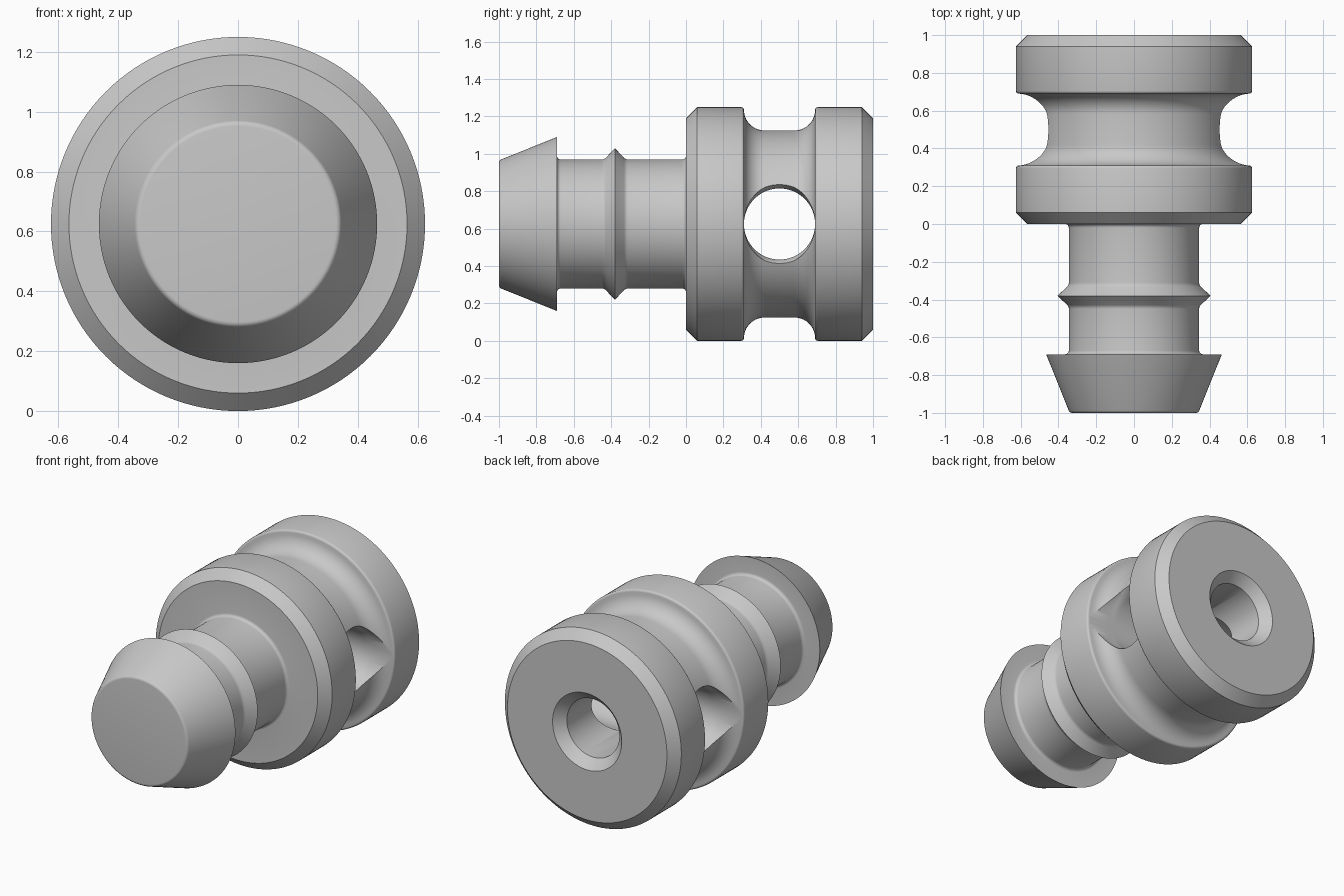
import bpy, bmesh, math
from mathutils import Vector

SEGMENTS = 128
AXIS_Z = 0.625

if "Cube" in bpy.data.objects:
    bpy.data.objects.remove(bpy.data.objects["Cube"], do_unlink=True)

grey = bpy.data.materials.new("plain_grey")
grey.use_nodes = True
colour = (0.58, 0.58, 0.58, 1)
grey.diffuse_color = colour
grey.node_tree.nodes["Principled BSDF"].inputs["Base Color"].default_value = colour


def arc(cy, cr, radius, start, end, steps=8):
    """Profile points (along, radius) on a circular fillet, angles in degrees."""
    angles = [math.radians(start + (end - start) * i / steps) for i in range(steps + 1)]
    return [(cy + radius * math.cos(a), cr + radius * math.sin(a)) for a in angles]


def loft(name, rings, along, side, up):
    """Join elliptical rings (position, side radius, up radius) into a closed solid."""
    bm = bmesh.new()
    loops = []
    for pos, rs, ru in rings:
        loop = []
        for i in range(SEGMENTS):
            a = 2 * math.pi * i / SEGMENTS
            loop.append(bm.verts.new(along * pos + side * rs * math.cos(a) + up * ru * math.sin(a)))
        loops.append(loop)
    for lo, hi in zip(loops, loops[1:]):
        for i in range(SEGMENTS):
            j = (i + 1) % SEGMENTS
            bm.faces.new((lo[i], lo[j], hi[j], hi[i]))
    bm.faces.new(loops[0])
    bm.faces.new(loops[-1])
    bmesh.ops.recalc_face_normals(bm, faces=bm.faces)
    mesh = bpy.data.meshes.new(name)
    bm.to_mesh(mesh)
    bm.free()
    mesh.materials.append(grey)
    obj = bpy.data.objects.new(name, mesh)
    obj.location.z = AXIS_Z
    bpy.context.collection.objects.link(obj)
    return obj


X, Y, Z = Vector((1, 0, 0)), Vector((0, 1, 0)), Vector((0, 0, 1))

# Barbed tip with a softened nose
profile = arc(-0.98, 0.327, 0.02, 180, 112, 5)
profile += [(-0.69, 0.465)]
# Stem with a pointed ridge
profile += arc(-0.67, 0.365, 0.02, 180, 270, 5)
profile += arc(-0.45, 0.375, 0.03, 270, 315, 4)
profile += [(-0.38, 0.405)]
profile += arc(-0.31, 0.375, 0.03, 225, 270, 4)
profile += arc(-0.02, 0.365, 0.02, 270, 360, 5)
# Front flange with chamfered rim
profile += [(0, 0.565), (0.06, 0.625)]
# Half of the rounded groove, mirrored for the other half
half = [(0.295, 0.625)] + arc(0.295, 0.61, 0.015, 60, 0, 3)
half += arc(0.42, 0.61, 0.11, 180, 270, 10)
profile += half + [(1 - y, r) for y, r in reversed(half)]
# Rear flange, countersink and blind bore
profile += [(0.94, 0.625), (1, 0.565), (1, 0.245), (0.94, 0.186), (0.5, 0.186)]
body = loft("barbed_plug", [(y, r, r) for y, r in profile], Y, X, Z)

# Cross hole with a slightly flared mouth
mouth = [(0.4, 0.19), (0.42, 0.194), (0.44, 0.202), (0.46, 0.215), (0.8, 0.215)]
rings = [(-x, 0.19, r) for x, r in reversed(mouth)] + [(x, 0.19, r) for x, r in mouth]
cutter = loft("cross_hole_cutter", rings, X, Y, Z)
cutter.location.y = 0.5
cutter.hide_render = True

bpy.context.view_layer.objects.active = body
body.select_set(True)
cut = body.modifiers.new("cross_hole", 'BOOLEAN')
cut.operation = 'DIFFERENCE'
cut.solver = 'EXACT'
cut.object = cutter
bpy.ops.object.modifier_apply(modifier=cut.name)
bpy.data.objects.remove(cutter, do_unlink=True)

bpy.ops.object.shade_smooth_by_angle(angle=math.radians(30))
